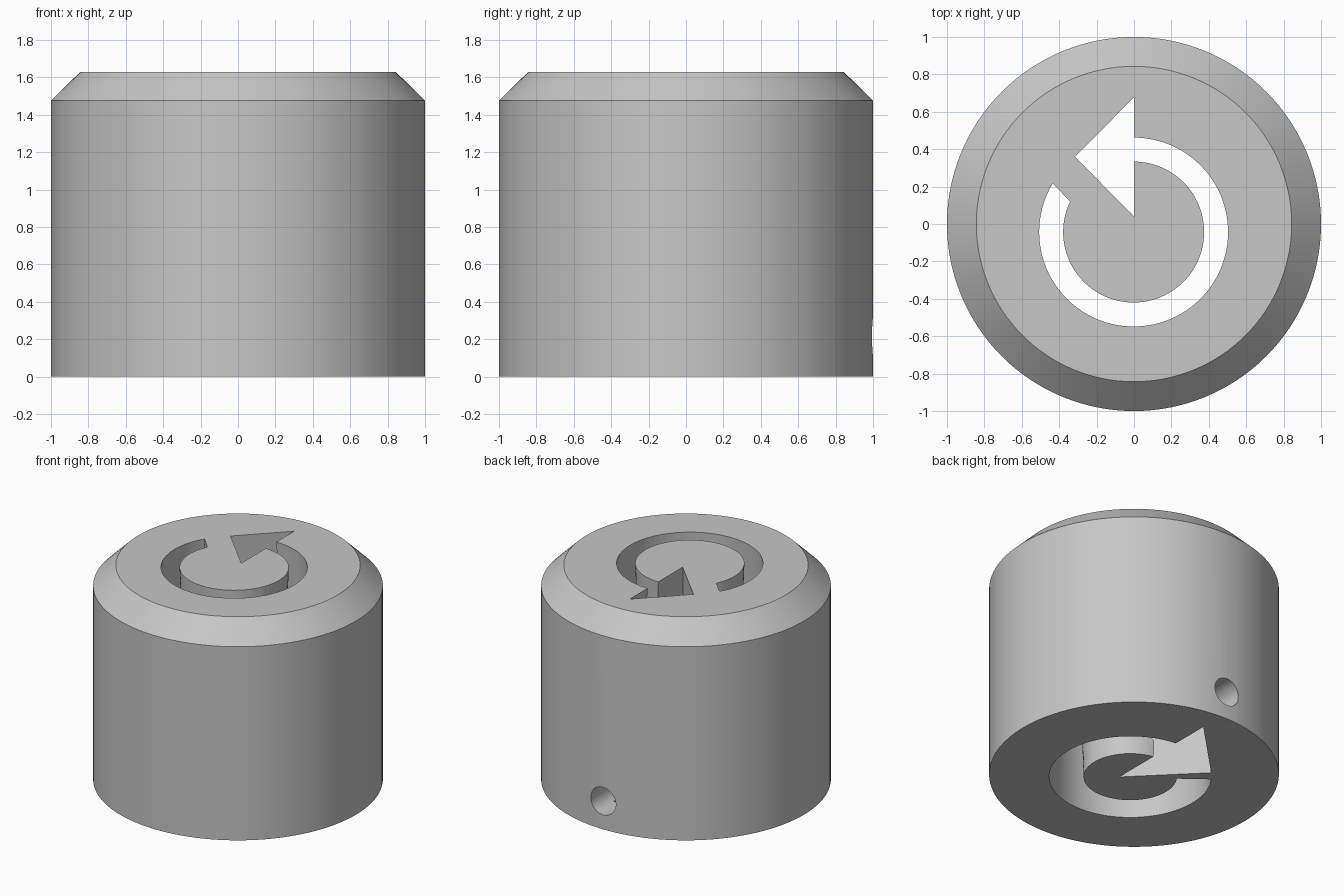
import bpy, bmesh, math
from mathutils import Vector, Matrix

cube = bpy.data.objects.get("Cube")
if cube:
    bpy.data.objects.remove(cube, do_unlink=True)

HEIGHT, SHOULDER, TOP_R = 1.63, 1.475, 0.843
RING = Vector((-0.002, -0.043))
CLEARANCE = 0.055          # extra slot width at the base
SEGMENTS = 128

grey = bpy.data.materials.new("plain_grey")
grey.use_nodes = True
colour = (0.57, 0.57, 0.57, 1)
grey.diffuse_color = colour
grey.node_tree.nodes["Principled BSDF"].inputs["Base Color"].default_value = colour


def make_object(name, bm):
    bmesh.ops.triangulate(bm, faces=bm.faces)
    bmesh.ops.recalc_face_normals(bm, faces=bm.faces)
    mesh = bpy.data.meshes.new(name)
    bm.to_mesh(mesh)
    bm.free()
    mesh.materials.append(grey)
    obj = bpy.data.objects.new(name, mesh)
    bpy.context.collection.objects.link(obj)
    return obj


def loft(name, levels):
    """Skin a stack of equal-length (outline, z) loops and cap both ends."""
    bm = bmesh.new()
    loops = [[bm.verts.new((p.x, p.y, z)) for p in outline] for outline, z in levels]
    for low, high in zip(loops, loops[1:]):
        for i in range(len(low)):
            j = (i + 1) % len(low)
            bm.faces.new((low[i], low[j], high[j], high[i]))
    bm.faces.new(loops[0][::-1])
    bm.faces.new(loops[-1])
    return make_object(name, bm)


def arc(centre, radius, start, end, steps):
    angles = [start + (end - start) * i / steps for i in range(steps + 1)]
    return [centre + radius * Vector((math.cos(a), math.sin(a))) for a in angles]


def slot_outline(grow):
    """Circular arrow outline, widened all round by the given distance."""
    outer, inner = 0.505 + grow, 0.377 - grow
    outer_start = math.acos((grow - RING.x) / outer)
    inner_start = math.acos((grow - RING.x) / inner)
    outer_end = math.radians(-210.9) - grow / outer
    inner_end = math.radians(-205.6) - grow / inner
    mitre = grow * (1 + math.sqrt(2))
    head = [Vector((grow, 0.04 - mitre)),
            Vector((-0.315 - grow * math.sqrt(2), 0.36)),
            Vector((grow, 0.677 + mitre))]
    return (arc(RING, outer, outer_start, outer_end, 96)
            + arc(RING, inner, inner_end, inner_start, 96) + head)


# Chamfered round body
circle = arc(Vector((0, 0)), 1, 0, math.tau, SEGMENTS)[:-1]
body = loft("knob_body", [(circle, 0), (circle, SHOULDER),
                          ([p * TOP_R for p in circle], HEIGHT)])

# Circular arrow slot, slightly wider towards the base
levels = [(slot_outline(CLEARANCE * (1 - z / HEIGHT)), z) for z in (-0.1, HEIGHT + 0.1)]
slot_cutter = loft("arrow_slot_cutter", levels)

# Screw hole in the back
bm = bmesh.new()
bmesh.ops.create_cone(bm, cap_ends=True, segments=48, radius1=0.105, radius2=0.105,
                      depth=1.2, matrix=Matrix.Translation((0, 0.6, 0.215))
                      @ Matrix.Rotation(math.pi / 2, 4, "X"))
hole_cutter = make_object("screw_hole_cutter", bm)

# Cut the body and tidy up
bpy.context.view_layer.objects.active = body
body.select_set(True)
for cutter in (slot_cutter, hole_cutter):
    cutter.hide_render = True
    mod = body.modifiers.new(cutter.name, "BOOLEAN")
    mod.operation = "DIFFERENCE"
    mod.solver = "MANIFOLD"
    mod.object = cutter
    bpy.ops.object.modifier_apply(modifier=mod.name)
    bpy.data.objects.remove(cutter, do_unlink=True)

bpy.ops.object.shade_smooth_by_angle(angle=math.radians(30))
